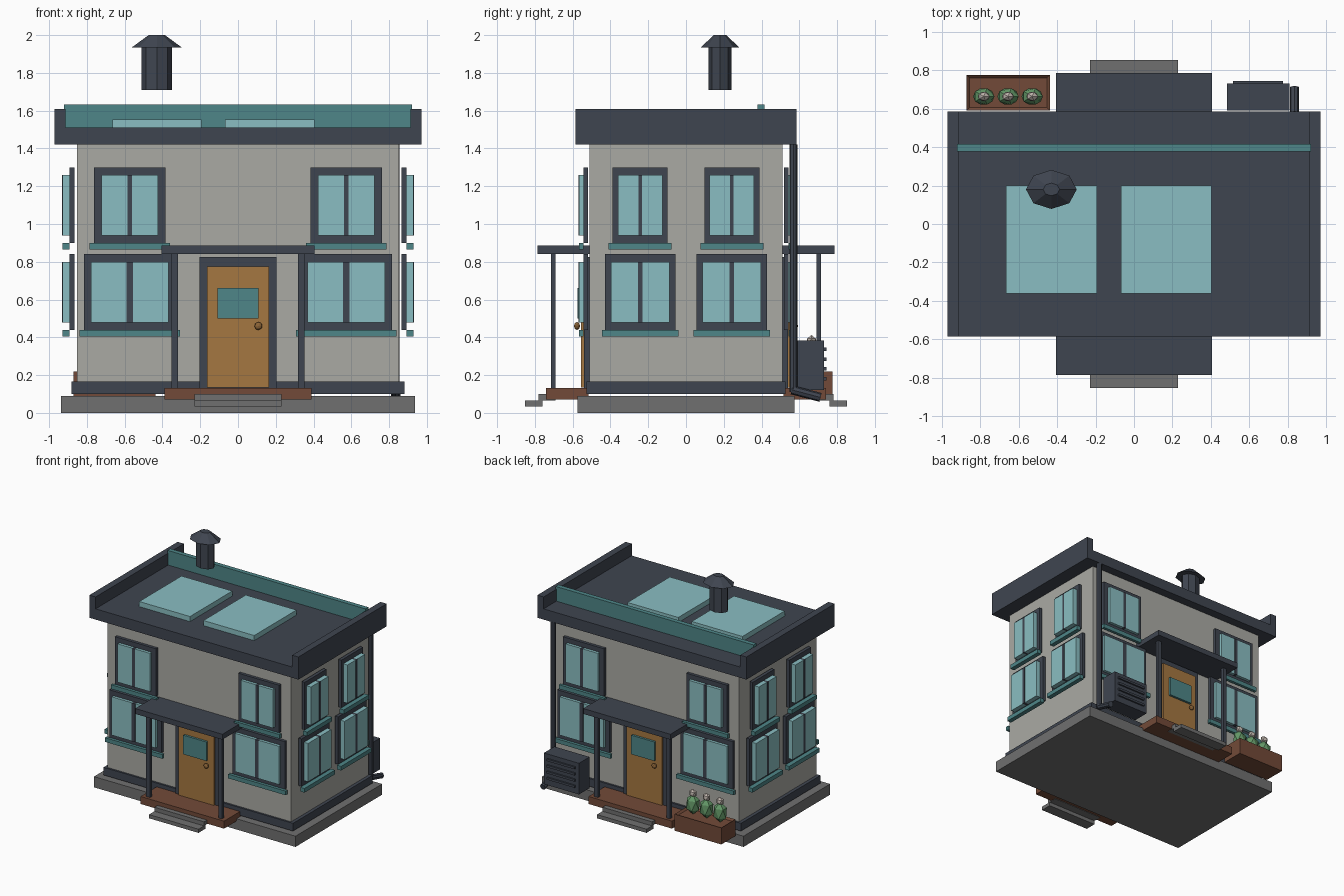
import bpy, bmesh, math
from mathutils import Matrix, Vector

if "Cube" in bpy.data.objects:
    bpy.data.objects.remove(bpy.data.objects["Cube"])


def material(name, r, g, b):
    m = bpy.data.materials.new(name)
    lin = [((c / 255 + 0.055) / 1.055) ** 2.4 for c in (r, g, b)]
    m.diffuse_color = (*lin, 1)
    m.use_nodes = True
    m.node_tree.nodes["Principled BSDF"].inputs["Base Color"].default_value = m.diffuse_color
    return m


CHARCOAL = material("charcoal", 63, 69, 80)
WALL = material("warm_grey", 170, 170, 164)
GLASS = material("pale_glass", 138, 190, 194)
TEAL = material("teal", 78, 134, 136)
DOOR = material("ochre_wood", 165, 119, 65)
BROWN = material("brown_wood", 114, 74, 56)
STONE = material("stone", 112, 112, 112)
GREEN = material("leaf_green", 98, 150, 102)
BLOSSOM = material("blossom", 190, 180, 172)
BRASS = material("brass", 140, 100, 55)


def add(name, bm, mat):
    bmesh.ops.recalc_face_normals(bm, faces=bm.faces)
    me = bpy.data.meshes.new(name)
    bm.to_mesh(me)
    bm.free()
    me.materials.append(mat)
    ob = bpy.data.objects.new(name, me)
    bpy.context.collection.objects.link(ob)
    return ob


def box(name, x, y, z, mat):
    """Box from (low, high) ranges."""
    bm = bmesh.new()
    mid = Vector([(a + b) / 2 for a, b in (x, y, z)])
    size = [abs(b - a) for a, b in (x, y, z)]
    bmesh.ops.create_cube(bm, size=1, matrix=Matrix.Translation(mid) @ Matrix.Diagonal((*size, 1)))
    return add(name, bm, mat)


def side_box(name, side, u, d, z, mat):
    """Box on a house side: u runs along the wall, d outward from the centre."""
    axis, s = side
    out = (s * d[0], s * d[1])
    return box(name, u, out, z, mat) if axis == "y" else box(name, out, u, z, mat)


def cone(name, r1, r2, depth, matrix, mat, sides=8):
    bm = bmesh.new()
    bmesh.ops.create_cone(bm, cap_ends=True, segments=sides, radius1=r1, radius2=r2,
                          depth=depth, matrix=matrix)
    return add(name, bm, mat)


def pipe(name, a, b, r, mat):
    a, b = Vector(a), Vector(b)
    rot = (b - a).to_track_quat("Z", "Y").to_matrix().to_4x4()
    return cone(name, r, r, (b - a).length, Matrix.Translation((a + b) / 2) @ rot, mat)


def ball(name, pos, scale, mat, level=1):
    bm = bmesh.new()
    bmesh.ops.create_icosphere(bm, subdivisions=level, radius=1,
                               matrix=Matrix.Translation(pos) @ Matrix.Diagonal((*scale, 1)))
    return add(name, bm, mat)


# Body
box("foundation_slab", (-.937, .937), (-.575, .575), (0, .09), STONE)
box("walls", (-.853, .853), (-.512, .512), (.10, 1.42), WALL)
box("base_band", (-.881, .881), (-.528, .528), (.10, .165), CHARCOAL)

# Roof with raised ends, rear board and panels
box("roof", (-.972, .972), (-.586, .586), (1.42, 1.51), CHARCOAL)
for s in (-1, 1):
    box("roof_end_parapet", (s * .914, s * .972), (-.586, .586), (1.42, 1.61), CHARCOAL)
box("roof_rear_board", (-.92, .92), (.378, .416), (1.51, 1.632), TEAL)
for x in (-.665, -.068):
    box("roof_panel", (x, x + .472), (-.362, .2), (1.51, 1.553), GLASS)

# Chimney, slightly oval
flat = Matrix.Diagonal((1, .77, 1, 1))
cone("chimney_pipe", .08, .08, .23, Matrix.Translation((-.43, .18, 1.825)) @ flat, CHARCOAL)
cone("chimney_cap", .132, .043, .065, Matrix.Translation((-.43, .18, 1.9675)) @ flat, CHARCOAL)


def window(side, u, frame, pane, sill, z0, d):
    """d holds the frame back, frame front and glass front distances."""
    back, face, front = d
    side_box("window_frame", side, (u - frame, u + frame), (back, face), (z0, z0 + .40), CHARCOAL)
    bar = .066 * frame
    for s in (-1, 1):
        side_box("window_pane", side, (u + s * bar, u + s * pane), (face, front),
                 (z0 + .038, z0 + .36), GLASS)
    side_box("window_mullion", side, (u - bar, u + bar), (face, front + .003),
             (z0 + .038, z0 + .36), CHARCOAL)
    side_box("window_sill", side, (u - sill, u + sill), (face, front), (z0 - .035, z0), TEAL)


# Windows on all four sides
for s in (-1, 1):
    for k in (-1, 1):
        dy, dx = (.518, .543, .567), (.865, .892, .930)
        window(("y", s), k * .573, .243, .204, .267, .44, dy)
        window(("y", s), k * .573, .190, .150, .212, .90, dy)
        window(("x", s), k * .243, .187, .155, .203, .44, dx)
        window(("x", s), k * .243, .145, .118, .166, .90, dx)

# Door and porch, front and back
for s in (-1, 1):
    side = ("y", s)
    side_box("door_frame", side, (-.205, .205), (.51, .54), (.13, .825), CHARCOAL)
    side_box("door", side, (-.165, .165), (.54, .556), (.135, .775), DOOR)
    side_box("door_window", side, (-.108, .108), (.556, .575), (.50, .66), TEAL)
    ball("door_knob", (-s * .108, s * .577, .46), (.021, .016, .021), BRASS, 2)
    side_box("porch_deck", side, (-.388, .388), (.515, .74), (.07, .133), BROWN)
    side_box("upper_step", side, (-.23, .23), (.69, .78), (.066, .10), STONE)
    side_box("lower_step", side, (-.23, .23), (.76, .853), (.035, .066), STONE)
    side_box("porch_canopy", side, (-.405, .405), (.50, .786), (.84, .885), CHARCOAL)
    for k in (-1, 1):
        side_box("porch_post", side, (k * .318, k * .352), (.69, .716), (.133, .84), CHARCOAL)

# Downspout on the back right corner
pipe("downspout", (.835, .568, .11), (.835, .568, 1.42), .021, CHARCOAL)
pipe("downspout_foot", (.835, .56, .122), (.835, .712, .082), .024, CHARCOAL)

# Cooling unit with louvres
box("cooling_unit", (.484, .81), (.59, .73), (.12, .382), CHARCOAL)
for i in range(4):
    z = .172 + i * .052
    box("cooling_louvre", (.516, .776), (.73, .743), (z, z + .018), CHARCOAL)

# Planter with sunken top and three flowering shrubs
planter = box("planter", (-.872, -.438), (.59, .776), (.08, .22), BROWN)
bm = bmesh.new()
bm.from_mesh(planter.data)
top = max(bm.faces, key=lambda f: f.calc_center_median().z)
bmesh.ops.inset_individual(bm, faces=[top], thickness=.022)
for v in top.verts:
    v.co.z -= .015
bm.to_mesh(planter.data)
bm.free()
for x in (-.782, -.656, -.53):
    ball("shrub", (x, .664, .285), (.062, .05, .085), GREEN)
    ball("blossom", (x, .664, .378), (.034, .027, .034), BLOSSOM)
